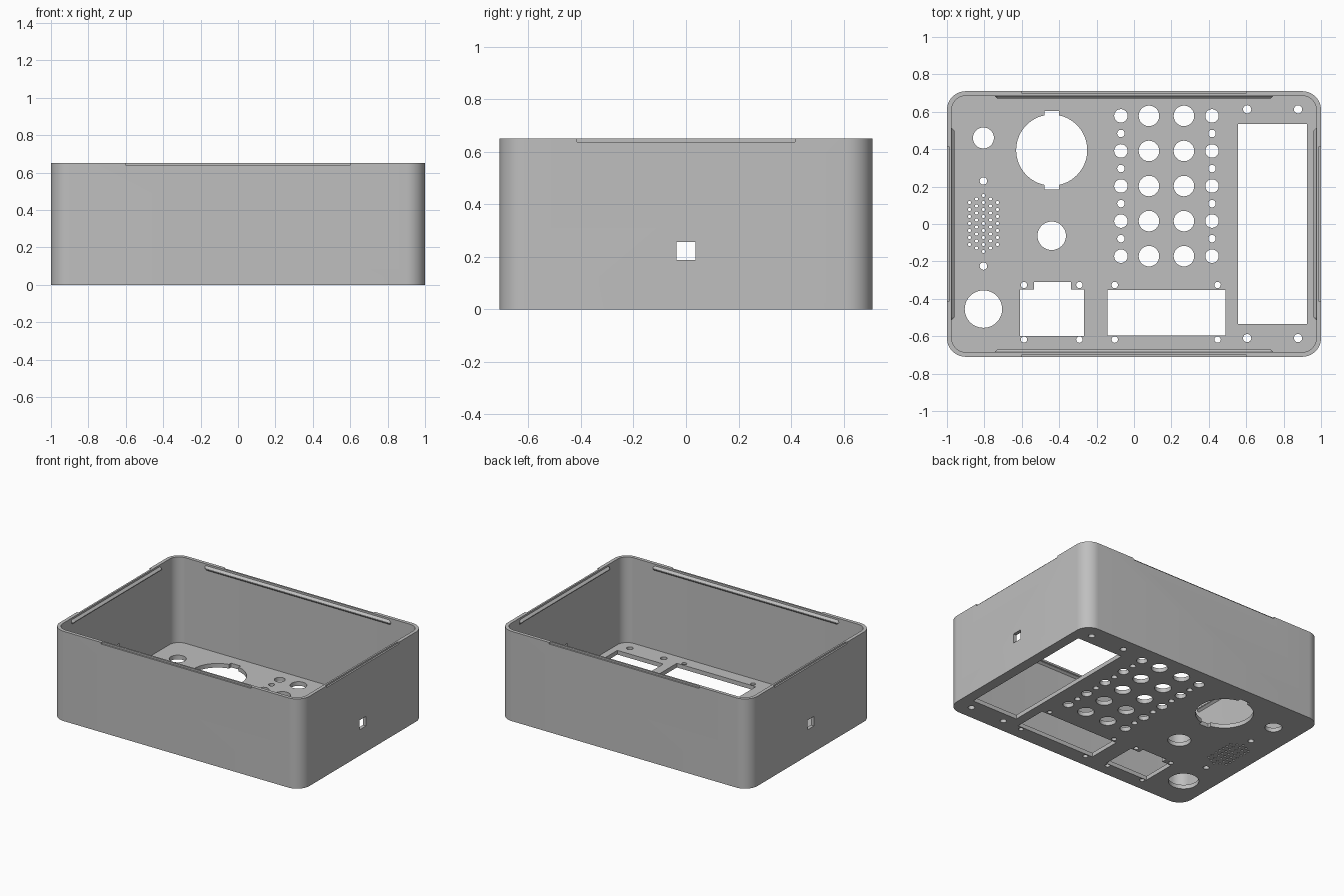
import bpy, bmesh
from math import pi, cos, sin

if "Cube" in bpy.data.objects:
    bpy.data.objects.remove(bpy.data.objects["Cube"])

W, D, H = 1.0, 0.71, 0.65      # half width, half depth, height
WALL, FLOOR = 0.025, 0.03

grey = bpy.data.materials.new("grey plastic")
grey.use_nodes = True
colour = (0.52, 0.52, 0.52, 1)
grey.diffuse_color = colour
grey.node_tree.nodes["Principled BSDF"].inputs["Base Color"].default_value = colour


def make_object(name, bm):
    bmesh.ops.recalc_face_normals(bm, faces=bm.faces)
    mesh = bpy.data.meshes.new(name)
    bm.to_mesh(mesh)
    bm.free()
    mesh.materials.append(grey)
    obj = bpy.data.objects.new(name, mesh)
    bpy.context.collection.objects.link(obj)
    return obj


def prism(bm, points, z0, z1):
    low = [bm.verts.new((x, y, z0)) for x, y in points]
    high = [bm.verts.new((x, y, z1)) for x, y in points]
    bm.faces.new(low[::-1])
    bm.faces.new(high)
    n = len(points)
    for i in range(n):
        j = (i + 1) % n
        bm.faces.new((low[i], low[j], high[j], high[i]))


def rounded_rect(w, d, r, steps=12):
    points = []
    for k, (sx, sy) in enumerate([(1, 1), (-1, 1), (-1, -1), (1, -1)]):
        for i in range(steps + 1):
            a = (k + i / steps) * pi / 2
            points.append((sx * (w - r) + r * cos(a), sy * (d - r) + r * sin(a)))
    return points


def block(bm, x0, x1, y0, y1, z0=-0.1, z1=0.1):
    prism(bm, [(x0, y0), (x1, y0), (x1, y1), (x0, y1)], z0, z1)


def drill(bm, x, y, r, sides=32):
    ring = [(x + r * cos(2 * pi * i / sides), y + r * sin(2 * pi * i / sides))
            for i in range(sides)]
    prism(bm, ring, -0.1, 0.1)


def cut(target, name, bm):
    cutter = make_object(name, bm)
    cutter.hide_render = True
    mod = target.modifiers.new(name, 'BOOLEAN')
    mod.operation, mod.solver, mod.object = 'DIFFERENCE', 'EXACT', cutter
    bpy.context.view_layer.objects.active = target
    bpy.ops.object.modifier_apply(modifier=mod.name)
    bpy.data.objects.remove(cutter)


# Open-topped case
bm = bmesh.new()
prism(bm, rounded_rect(W, D, 0.1), 0, H)
case = make_object("case", bm)
bm = bmesh.new()
prism(bm, rounded_rect(W - WALL, D - WALL, 0.075), FLOOR, H + 0.1)
cut(case, "cavity", bm)

# Round holes in the floor
bm = bmesh.new()
for x, y, r in [(-0.805, 0.46, 0.056), (-0.44, 0.395, 0.19),
                (-0.44, -0.063, 0.076), (-0.805, -0.455, 0.1)]:
    drill(bm, x, y, r, 64)
for row in range(5):                       # button grid
    y = 0.578 - 0.1875 * row
    for x, r in [(-0.07, 0.036), (0.08, 0.055), (0.267, 0.055), (0.417, 0.036)]:
        drill(bm, x, y, r)
    if row < 4:
        for x in (-0.07, 0.417):
            drill(bm, x, y - 0.094, 0.02, 24)
for col in range(-2, 3):                   # speaker grille
    count = 9 - abs(col)
    for i in range(count):
        drill(bm, -0.805 + 0.0375 * col, 0.003 + 0.0375 * (i - (count - 1) / 2), 0.009, 10)
for y in (0.23, -0.225):                   # speaker screws
    drill(bm, -0.805, y, 0.02, 24)
for xs, ys, r in [((0.605, 0.877), (0.613, -0.61), 0.022),
                  ((-0.588, -0.292), (-0.326, -0.618), 0.017),
                  ((-0.103, 0.447), (-0.326, -0.618), 0.017)]:
    for x in xs:                           # panel screws
        for y in ys:
            drill(bm, x, y, r, 24)
cut(case, "round_holes", bm)

# Panel windows and the side ports
bm = bmesh.new()
block(bm, 0.557, 0.925, -0.535, 0.535)
block(bm, -0.143, 0.49, -0.595, -0.352)
prism(bm, [(-0.61, -0.6), (-0.267, -0.6), (-0.267, -0.35), (-0.337, -0.35),
           (-0.337, -0.31), (-0.535, -0.31), (-0.535, -0.35), (-0.61, -0.35)], -0.1, 0.1)
block(bm, -0.479, -0.401, 0.185, 0.605)
block(bm, -1.1, 1.1, -0.036, 0.036, 0.188, 0.257)
cut(case, "windows", bm)

# Shallow pry notches along the outer edge of the rim
bm = bmesh.new()
for s in (-1, 1):
    y0, y1 = sorted((s * (D - 0.012), s * (D + 0.1)))
    block(bm, -0.6, 0.6, y0, y1, H - 0.012, H + 0.1)
    x0, x1 = sorted((s * (W - 0.012), s * (W + 0.1)))
    block(bm, x0, x1, -0.415, 0.415, H - 0.012, H + 0.1)
cut(case, "rim_notches", bm)

bpy.ops.object.select_all(action='DESELECT')
case.select_set(True)
bpy.context.view_layer.objects.active = case
bpy.ops.object.shade_smooth_by_angle(angle=0.5)


# Snap ridges: wedge bars with tapered ends on the inner walls
def ridge(name, half, wall, along_x, s):
    bm = bmesh.new()
    rings = []
    for t, out in [(-half, 0), (-half + 0.015, 0.015), (half - 0.015, 0.015), (half, 0)]:
        ring = []
        for depth, z in [(-0.005, 0.642), (out, 0.622), (out, 0.616), (-0.005, 0.6)]:
            n = s * (wall - depth)
            ring.append(bm.verts.new((t, n, z) if along_x else (n, t, z)))
        rings.append(ring)
    for a, b in zip(rings, rings[1:]):
        for i in range(4):
            j = (i + 1) % 4
            bm.faces.new((a[i], a[j], b[j], b[i]))
    bm.faces.new(rings[0])
    bm.faces.new(rings[-1])
    make_object(name, bm)


for s, side in [(-1, "front"), (1, "back")]:
    ridge(side + "_snap_ridge", 0.745, D - WALL, True, s)
for s, side in [(-1, "right"), (1, "left")]:
    ridge(side + "_snap_ridge", 0.515, W - WALL, False, s)
